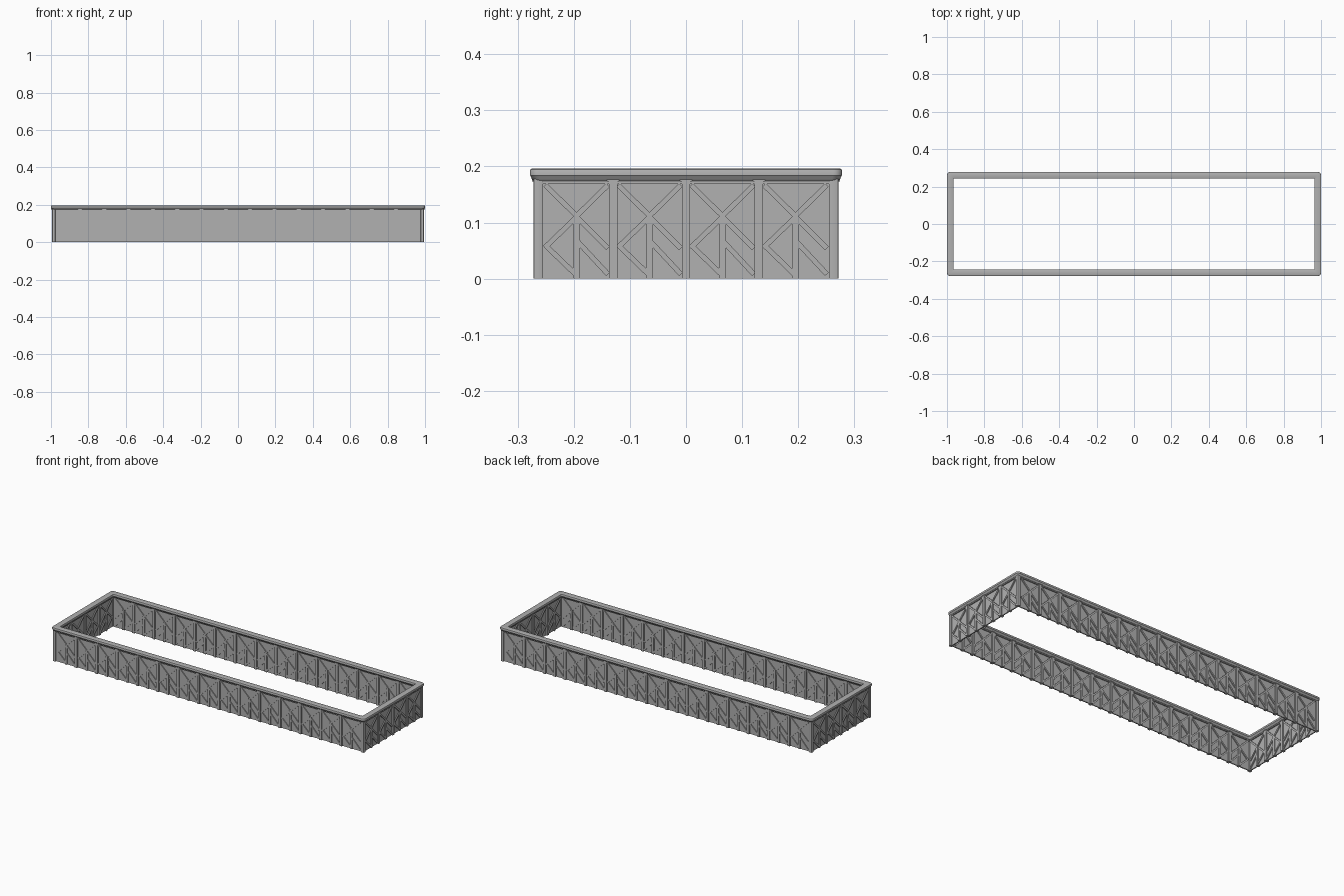
import bpy, bmesh, math
from mathutils import Matrix, Vector

if "Cube" in bpy.data.objects:
    bpy.data.objects.remove(bpy.data.objects["Cube"])

HX, HY = 1.0, 0.278      # outer half sizes of the rim
INSET = 0.0168           # rim edge to middle of the wall
TOP = 0.178              # wall height under the rim
PITCH = 0.13             # bay width

grey = bpy.data.materials.new("dark_grey")
grey.diffuse_color = (0.44, 0.44, 0.44, 1)
grey.use_nodes = True
grey.node_tree.nodes["Principled BSDF"].inputs["Base Color"].default_value = grey.diffuse_color


def finish(bm, name, smooth=False):
    bmesh.ops.recalc_face_normals(bm, faces=bm.faces)
    me = bpy.data.meshes.new(name)
    bm.to_mesh(me)
    bm.free()
    me.materials.append(grey)
    ob = bpy.data.objects.new(name, me)
    bpy.context.collection.objects.link(ob)
    if smooth:
        bpy.context.view_layer.objects.active = ob
        ob.select_set(True)
        bpy.ops.object.shade_smooth_by_angle(angle=math.radians(35))
        ob.select_set(False)
    return ob


def box(bm, centre, size, frame=Matrix(), turn=0.0):
    m = (frame @ Matrix.Translation(centre) @ Matrix.Rotation(turn, 4, 'Y')
         @ Matrix.Diagonal((*size, 1)))
    bmesh.ops.create_cube(bm, size=1, matrix=m)


def strut(bm, a, b, width, depth, frame):
    # bar between two (u, z) points in the wall plane
    d = Vector(b) - Vector(a)
    mid = (Vector(a) + Vector(b)) / 2
    box(bm, (mid.x, 0, mid.y), (d.length, depth, width), frame,
        -math.atan2(d.y, d.x))


def ring_path(hx, hy, r, seg=6):
    pts = []
    for i, (sx, sy) in enumerate(((1, 1), (-1, 1), (-1, -1), (1, -1))):
        for k in range(seg + 1):
            a = math.pi / 2 * (i + k / seg)
            pts.append((sx * (hx - r) + r * math.cos(a),
                        sy * (hy - r) + r * math.sin(a)))
    return pts


# Rim: closed profile (inset from outer edge, height) swept round the frame
profile = [(0.001, 0.183), (0, 0.184), (0, 0.193), (0.001, 0.195), (0.003, 0.196),
           (0.032, 0.196), (0.034, 0.195), (0.035, 0.193), (0.035, 0.184),
           (0.034, 0.183), (0.031, 0.178), (0.027, 0.174),
           (0.007, 0.174), (0.003, 0.178)]
bm = bmesh.new()
loops = []
for off, z in profile:
    r = max(0.016 - off * 0.25, 0.005)
    loops.append([bm.verts.new((x, y, z)) for x, y in ring_path(HX - off, HY - off, r)])
for i, la in enumerate(loops):
    lb = loops[(i + 1) % len(loops)]
    for j in range(len(la)):
        k = (j + 1) % len(la)
        bm.faces.new((la[j], la[k], lb[k], lb[j]))
finish(bm, "top_rim", True)

# Bracing of one bay as (u, z) bars: fork on top, slanting bars below
BARS = [((-0.056, 0.167), (-0.002, 0.114)), ((0.056, 0.167), (0.002, 0.114)),
        ((-0.002, 0.108), (-0.056, 0.056)), ((0.002, 0.108), (0.056, 0.054)),
        ((-0.056, 0.060), (-0.002, 0.008)), ((0.002, 0.066), (0.056, 0.008))]


def wall(name, length, bays, frame):
    bm = bmesh.new()
    box(bm, (0, 0, TOP / 2), (length, 0.006, TOP), frame)
    finish(bm, name + "_panel")

    bm = bmesh.new()
    for i in range(1, bays):
        u = (i - bays / 2) * PITCH
        box(bm, (u, 0, TOP / 2), (0.015, 0.022, TOP), frame)
        box(bm, (u, 0, 0.176), (0.022, 0.026, 0.005), frame)
    finish(bm, name + "_posts")

    bm = bmesh.new()
    for i in range(bays):
        u = (i + 0.5 - bays / 2) * PITCH
        box(bm, (u, 0, 0.059), (0.013, 0.018, 0.118), frame)
        for (u0, z0), (u1, z1) in BARS:
            strut(bm, (u + u0, z0), (u + u1, z1), 0.009, 0.0165, frame)
    box(bm, (0, 0, 0.173), (length, 0.018, 0.008), frame)
    finish(bm, name + "_bracing")


# Four walls
WX, WY = HX - INSET, HY - INSET
for name, turn, dist, half, bays in (("front", 0, WY, WX, 15), ("right", 90, WX, WY, 4),
                                     ("back", 180, WY, WX, 15), ("left", 270, WX, WY, 4)):
    frame = (Matrix.Rotation(math.radians(turn), 4, 'Z')
             @ Matrix.Translation((0, -dist, 0)))
    wall(name + "_wall", 2 * half, bays, frame)

# Corner posts
bm = bmesh.new()
for sx in (-1, 1):
    for sy in (-1, 1):
        box(bm, (sx * (WX + 0.002), sy * (WY + 0.002), TOP / 2), (0.017, 0.017, TOP))
bmesh.ops.bevel(bm, geom=[e for e in bm.edges if abs(e.verts[0].co.z - e.verts[1].co.z) > 0.1],
                offset=0.002, segments=2, affect='EDGES', profile=0.5)
finish(bm, "corner_posts", True)
